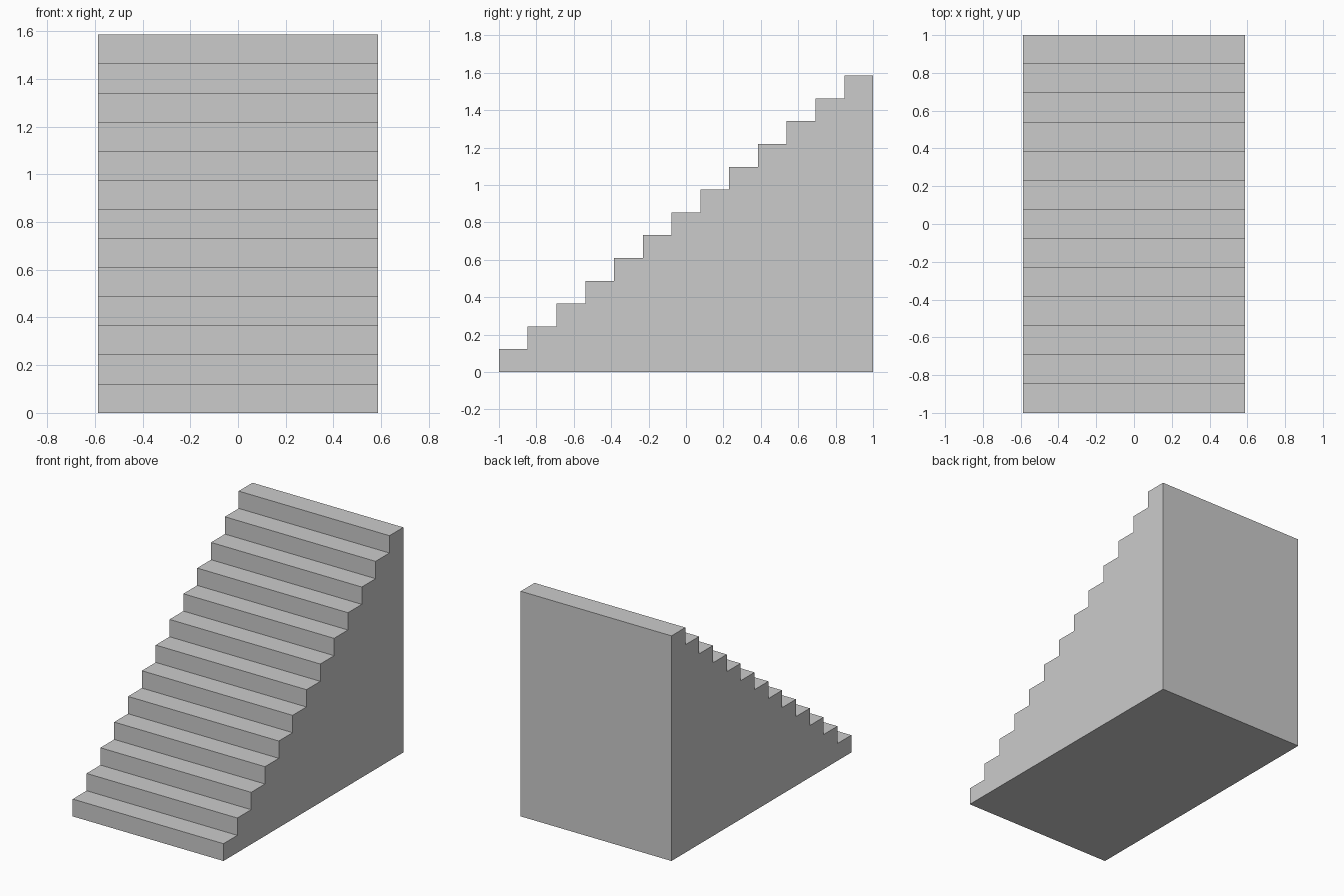
import bpy, bmesh

if "Cube" in bpy.data.objects:
    bpy.data.objects.remove(bpy.data.objects["Cube"])

STEPS = 13
HALF_WIDTH = 0.587
LENGTH = 2.0
HEIGHT = 1.585
run, rise = LENGTH / STEPS, HEIGHT / STEPS

# Side profile in (y, z): zigzag up the steps, then down the back wall
profile = []
for i in range(STEPS):
    y = -LENGTH / 2 + i * run
    profile += [(y, i * rise), (y, (i + 1) * rise)]
profile += [(LENGTH / 2, HEIGHT), (LENGTH / 2, 0)]

# Solid staircase: extrude the profile across the width
bm = bmesh.new()
side = bm.faces.new([bm.verts.new((-HALF_WIDTH, y, z)) for y, z in profile])
extruded = bmesh.ops.extrude_face_region(bm, geom=[side], use_keep_orig=True)
verts = [g for g in extruded["geom"] if isinstance(g, bmesh.types.BMVert)]
bmesh.ops.translate(bm, verts=verts, vec=(2 * HALF_WIDTH, 0, 0))
bmesh.ops.recalc_face_normals(bm, faces=bm.faces)

mesh = bpy.data.meshes.new("staircase")
bm.to_mesh(mesh)
bm.free()
staircase = bpy.data.objects.new("staircase", mesh)
bpy.context.collection.objects.link(staircase)
